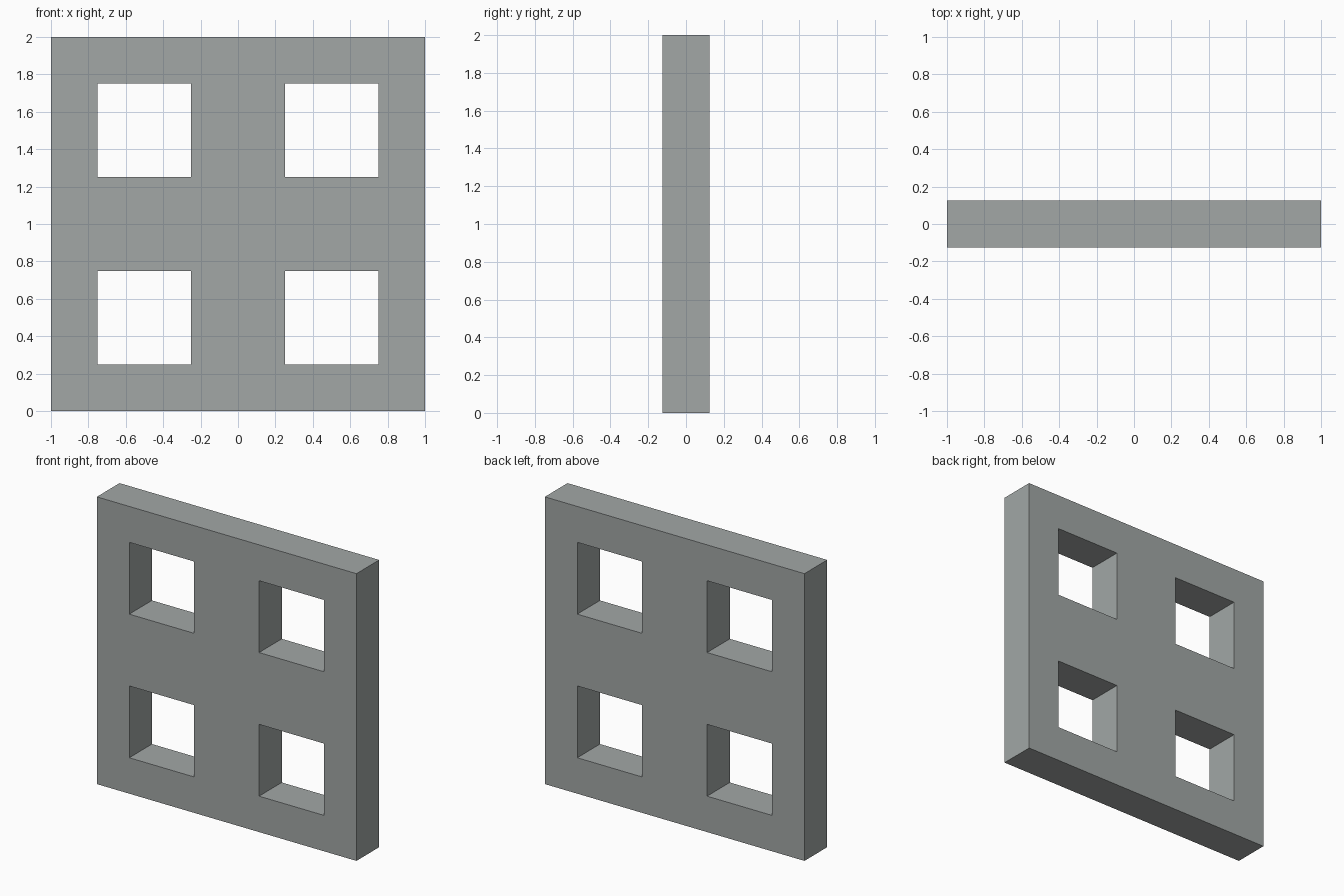
import bpy, bmesh

if "Cube" in bpy.data.objects:
    bpy.data.objects.remove(bpy.data.objects["Cube"])

T = 0.125                                   # half thickness
XS = [-1, -0.75, -0.25, 0.25, 0.75, 1]      # bar edges across
ZS = [0, 0.25, 0.75, 1.25, 1.75, 2]         # bar edges upward

bm = bmesh.new()

# Front face of the panel: grid cells, skipping the four square openings
grid = [[bm.verts.new((x, -T, z)) for z in ZS] for x in XS]
for i in range(5):
    for j in range(5):
        if i % 2 and j % 2:
            continue
        bm.faces.new((grid[i][j], grid[i + 1][j], grid[i + 1][j + 1], grid[i][j + 1]))

# Thickness: keep the front and extrude a copy to the back
front = bm.faces[:]
ext = bmesh.ops.extrude_face_region(bm, geom=front, use_keep_orig=True)
moved = [g for g in ext["geom"] if isinstance(g, bmesh.types.BMVert)]
bmesh.ops.translate(bm, verts=moved, vec=(0, 2 * T, 0))
bmesh.ops.recalc_face_normals(bm, faces=bm.faces[:])

mesh = bpy.data.meshes.new("window_panel")
bm.to_mesh(mesh)
bm.free()

# Single grey stone colour
grey = bpy.data.materials.new("grey_stone")
grey.diffuse_color = (0.36, 0.386, 0.381, 1)
grey.use_nodes = True
grey.node_tree.nodes["Principled BSDF"].inputs["Base Color"].default_value = grey.diffuse_color
mesh.materials.append(grey)

panel = bpy.data.objects.new("window_panel", mesh)
bpy.context.collection.objects.link(panel)
